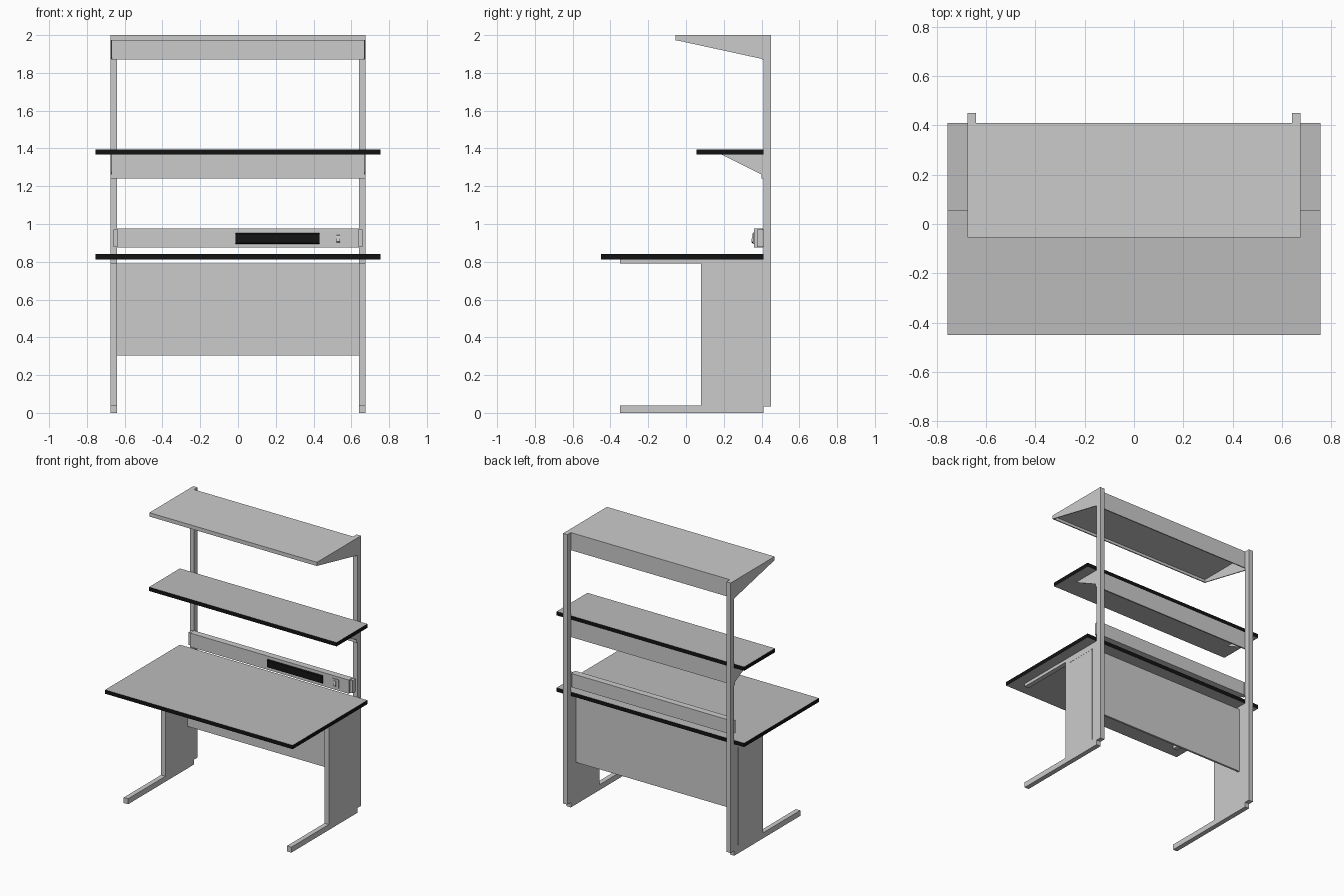
import bpy, bmesh

if "Cube" in bpy.data.objects:
    bpy.data.objects.remove(bpy.data.objects["Cube"])


def material(name, col):
    m = bpy.data.materials.new(name)
    m.diffuse_color = col
    m.use_nodes = True
    m.node_tree.nodes["Principled BSDF"].inputs["Base Color"].default_value = m.diffuse_color
    return m


black = material("black", (0.006, 0.006, 0.006, 1))
grey = material("grey", (0.5, 0.5, 0.5, 1))


def extrude_x(name, profile, x0, x1, mat=None):
    """Extrude a (y, z) profile along x."""
    bm = bmesh.new()
    a = [bm.verts.new((x0, y, z)) for y, z in profile]
    b = [bm.verts.new((x1, y, z)) for y, z in profile]
    n = len(profile)
    bm.faces.new(a)
    bm.faces.new(b[::-1])
    for i in range(n):
        j = (i + 1) % n
        bm.faces.new((a[i], b[i], b[j], a[j]))
    bmesh.ops.recalc_face_normals(bm, faces=bm.faces)
    me = bpy.data.meshes.new(name)
    bm.to_mesh(me)
    bm.free()
    ob = bpy.data.objects.new(name, me)
    bpy.context.collection.objects.link(ob)
    if mat:
        me.materials.append(mat)
    return ob


def box(name, x0, x1, y0, y1, z0, z1, mat=None):
    return extrude_x(name, [(y0, z0), (y1, z0), (y1, z1), (y0, z1)], x0, x1, mat)


def board(name, y0, y1, z0, z1):
    """Grey board with black edge banding."""
    ob = box(name, -0.755, 0.755, y0, y1, z0, z1, grey)
    ob.data.materials.append(black)
    for p in ob.data.polygons:
        if abs(p.normal.z) < 0.5:
            p.material_index = 1


def pair(name, profile, x0, x1, mat=None):
    """Same part on the left and right."""
    extrude_x("right_" + name, profile, x0, x1, mat)
    extrude_x("left_" + name, profile, -x1, -x0, mat)


def rect(y0, y1, z0, z1):
    return [(y0, z0), (y1, z0), (y1, z1), (y0, z1)]


IN, OUT = 0.64, 0.675

# Uprights and C-shaped legs (foot, column, support arm in one profile)
pair("upright", rect(0.41, 0.45, 0.035, 2.0), IN, OUT)
pair("leg", [(-0.35, 0), (0.41, 0), (0.41, 0.812), (-0.35, 0.812), (-0.35, 0.79),
             (0.08, 0.79), (0.08, 0.04), (-0.35, 0.04)], IN, OUT)
# Cover seams on the outside of the legs
pair("leg_seam_upright", rect(0.359, 0.364, 0.06, 0.77), OUT - 0.001, OUT + 0.001)
pair("leg_seam_top", rect(0.12, 0.364, 0.767, 0.772), OUT - 0.001, OUT + 0.001)

# Worktop, middle shelf and modesty panel
board("worktop", -0.45, 0.41, 0.812, 0.84)
board("middle_shelf", 0.055, 0.41, 1.367, 1.395)
box("modesty_panel", -IN, IN, 0.335, 0.35, 0.305, 0.79)

# Middle shelf support: back plate and triangular side brackets
box("shelf_back_plate", -OUT, OUT, 0.4, 0.41, 1.24, 1.367)
pair("shelf_bracket", [(0.19, 1.367), (0.4, 1.262), (0.4, 1.367)], OUT - 0.006, OUT)

# Top shelf: folded sheet, open underneath
box("top_shelf_sheet", -OUT, OUT, -0.055, 0.41, 1.992, 2.0)
box("top_shelf_front_lip", -OUT, OUT, -0.055, -0.047, 1.972, 1.992)
box("top_shelf_back_plate", -OUT, OUT, 0.402, 0.41, 1.872, 1.992)
pair("top_shelf_side", [(-0.047, 1.972), (0.402, 1.874), (0.402, 1.992), (-0.047, 1.992)],
     OUT - 0.007, OUT)

# Power rail with end brackets, socket strip and switch
box("power_rail", -IN, IN, 0.36, 0.408, 0.875, 0.975)
pair("rail_end_bracket", rect(0.375, 0.41, 0.878, 0.97), IN - 0.006, 0.66)
extrude_x("socket_strip", [(0.36, 0.895), (0.348, 0.9), (0.352, 0.948), (0.36, 0.953)],
          -0.012, 0.432, black)
box("switch_plate", 0.5, 0.56, 0.356, 0.36, 0.893, 0.955)
extrude_x("switch_rocker", [(0.356, 0.903), (0.345, 0.908), (0.352, 0.94), (0.356, 0.942)],
          0.522, 0.54)
